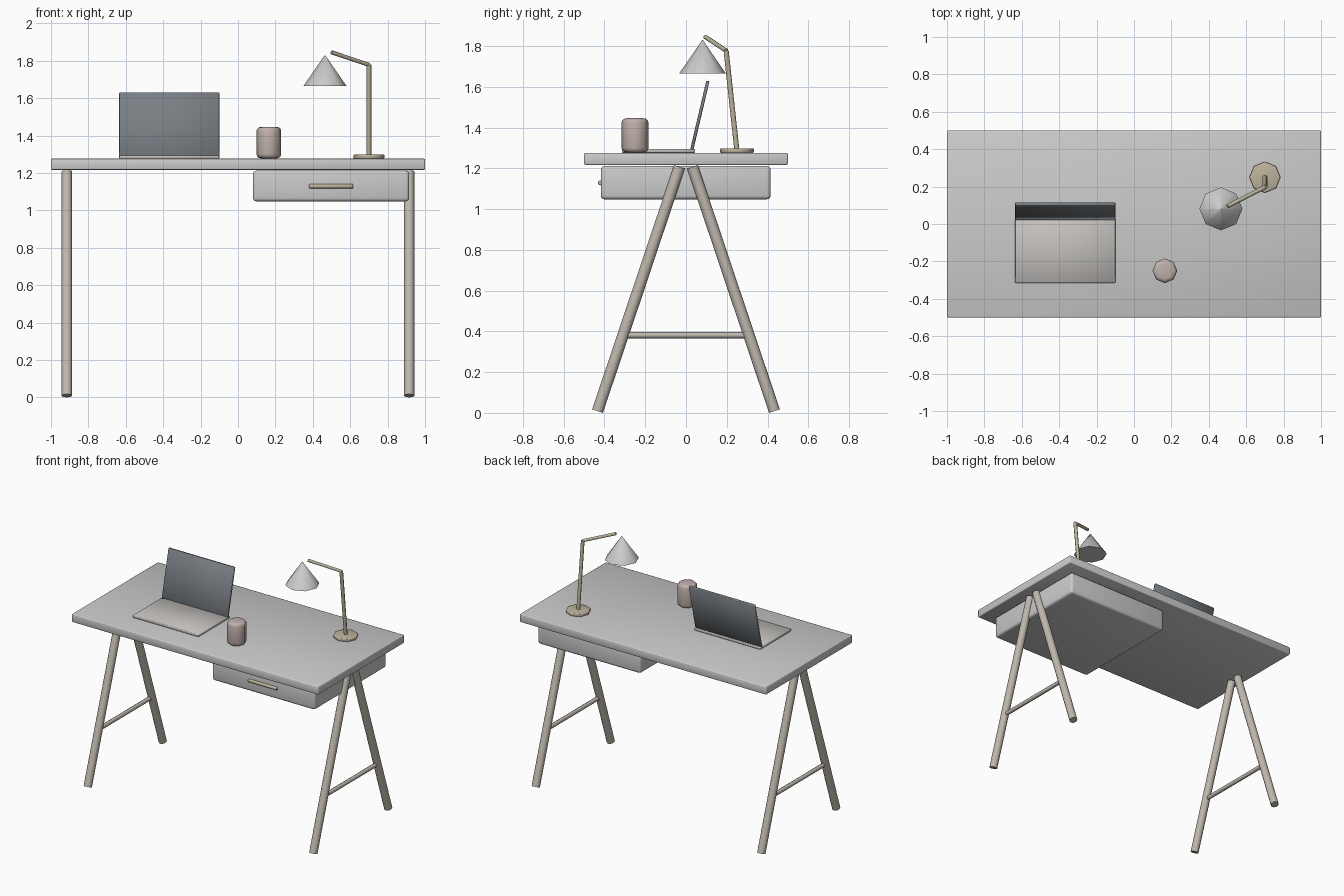
import bpy, bmesh, math
from mathutils import Vector, Matrix

if "Cube" in bpy.data.objects:
    bpy.data.objects.remove(bpy.data.objects["Cube"])


def material(name, rgb):
    m = bpy.data.materials.new(name)
    m.diffuse_color = (*rgb, 1)
    m.use_nodes = True
    m.node_tree.nodes["Principled BSDF"].inputs["Base Color"].default_value = m.diffuse_color
    return m


WOOD = material("wood", (0.52, 0.48, 0.42))
BRASS = material("brass", (0.50, 0.45, 0.33))
CLAY = material("clay", (0.53, 0.44, 0.41))
DARK = material("dark_screen", (0.19, 0.21, 0.23))
WARM = material("warm_grey", (0.56, 0.54, 0.52))


def finish(name, bm, mat=None, bevel=0, segments=2, matrix=None):
    """Bevel the sharp edges, shade smooth by angle and link the object."""
    if bevel:
        edges = [e for e in bm.edges if e.calc_face_angle(0) > math.radians(60)]
        bmesh.ops.bevel(bm, geom=edges, offset=bevel, segments=segments,
                        profile=0.5, affect='EDGES', clamp_overlap=True)
    if matrix:
        bm.transform(matrix)
    me = bpy.data.meshes.new(name)
    bm.to_mesh(me)
    bm.free()
    me.shade_smooth()
    me.set_sharp_from_angle(angle=math.radians(60))
    if mat:
        me.materials.append(mat)
    ob = bpy.data.objects.new(name, me)
    bpy.context.collection.objects.link(ob)
    return ob


def box(name, lo, hi, mat=None, bevel=0, segments=2, matrix=None):
    lo, hi = Vector(lo), Vector(hi)
    bm = bmesh.new()
    bmesh.ops.create_cube(bm, size=1)
    bm.transform(Matrix.Translation((lo + hi) / 2) @ Matrix.Diagonal((*(hi - lo), 1)))
    return finish(name, bm, mat, bevel, segments, matrix)


def rod(name, a, b, r, mat=None, r2=None, sides=8, bevel=0, segments=2):
    a, b = Vector(a), Vector(b)
    d = b - a
    bm = bmesh.new()
    bmesh.ops.create_cone(bm, cap_ends=True, segments=sides, radius1=r,
                          radius2=r if r2 is None else r2, depth=d.length)
    turn = d.to_track_quat('Z', 'Y').to_matrix().to_4x4()
    return finish(name, bm, mat, bevel, segments, Matrix.Translation((a + b) / 2) @ turn)


# Table top and drawer
box("table_top", (-1, -0.5, 1.217), (1, 0.5, 1.276), bevel=0.006)
box("drawer", (0.08, -0.418, 1.048), (0.915, 0.415, 1.212), bevel=0.018, segments=3)
rod("drawer_handle", (0.38, -0.421, 1.129), (0.615, -0.421, 1.129), 0.012, BRASS,
    bevel=0.004)

# Trestle legs with a cross bar on each side
for side, sx in (("left", -1), ("right", 1)):
    x = 0.915 * sx
    for end, sy in (("front", -1), ("back", 1)):
        rod(f"{side}_{end}_leg", (x, 0.434 * sy, 0.009), (x, 0.032 * sy, 1.207),
            0.028, WOOD, sides=12)
    rod(f"{side}_cross_bar", (x, -0.305, 0.381), (x, 0.305, 0.381), 0.015, WOOD)

# Laptop: flat base and a screen leaning back
box("laptop_base", (-0.635, -0.315, 1.276), (-0.10, 0.045, 1.295), WARM, 0.003, 1)
lean = Matrix.Translation((0, 0.027, 1.286)) @ Matrix.Rotation(math.radians(-13.2), 4, 'X')
box("laptop_screen", (-0.635, -0.008, 0), (-0.10, 0.008, 0.352), DARK, 0.003, 1, lean)

# Cup
rod("cup", (0.165, -0.25, 1.278), (0.165, -0.25, 1.446), 0.066, CLAY,
    bevel=0.022, segments=3)

# Desk lamp: base, pole, arm and shade
elbow = (0.70, 0.197, 1.778)
rod("lamp_base", (0.70, 0.25, 1.276), (0.70, 0.25, 1.298), 0.083, BRASS, bevel=0.005)
rod("lamp_pole", (0.70, 0.25, 1.285), elbow, 0.0125, BRASS)
rod("lamp_arm", elbow, (0.50, 0.095, 1.845), 0.011, BRASS)
rod("lamp_shade", (0.465, 0.081, 1.665), (0.465, 0.081, 1.829), 0.115, r2=0.002)
